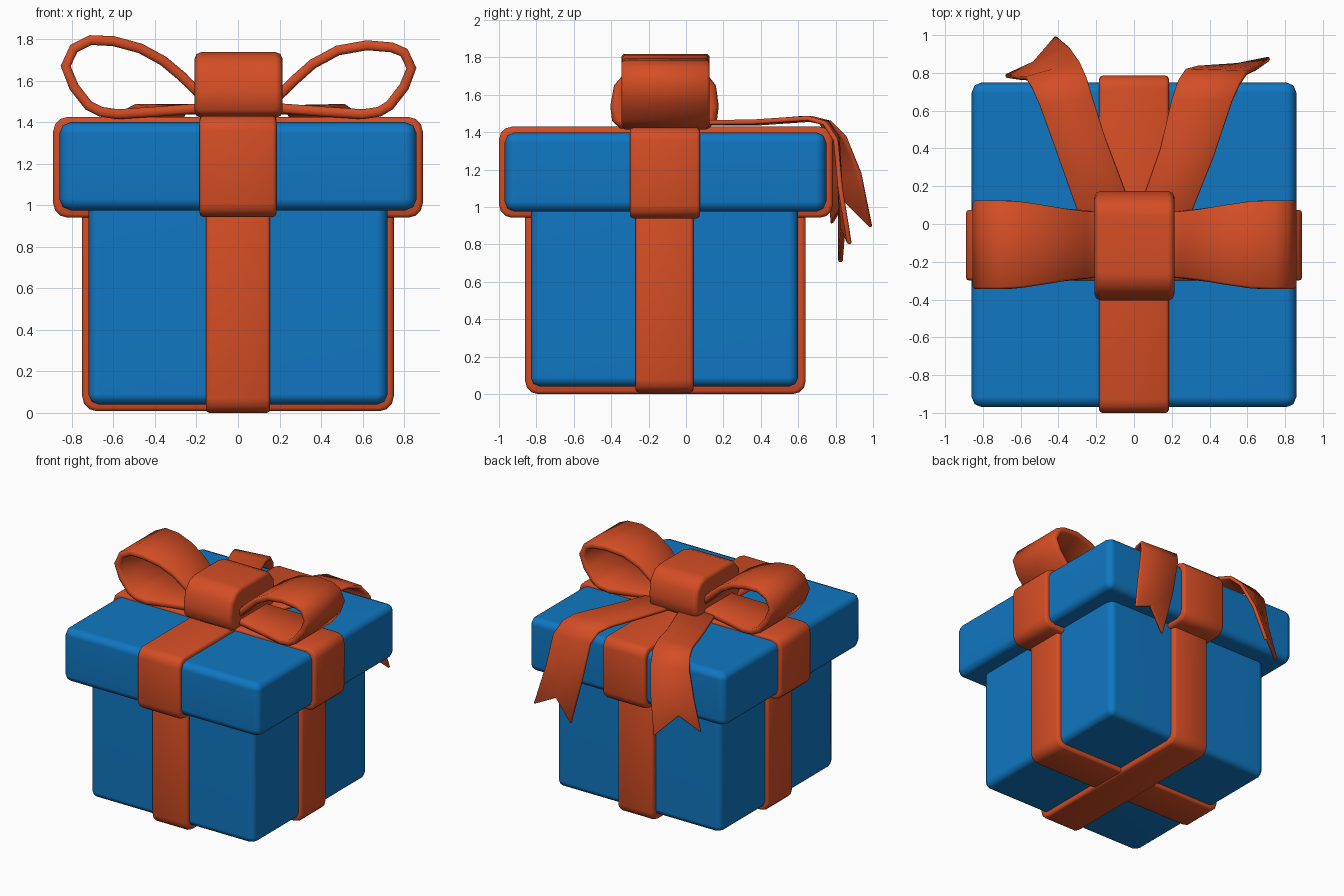
import bpy, bmesh
from mathutils import Vector

if "Cube" in bpy.data.objects:
    bpy.data.objects.remove(bpy.data.objects["Cube"])


def material(name, rgb):
    m = bpy.data.materials.new(name)
    m.diffuse_color = (*rgb, 1)
    m.use_nodes = True
    m.node_tree.nodes["Principled BSDF"].inputs["Base Color"].default_value = m.diffuse_color
    return m


BLUE = material("box blue", (0.005, 0.185, 0.54))
ORANGE = material("ribbon orange", (0.66, 0.075, 0.018))
CY = -0.11  # centre of the box in y


def finish(bm, name, mat, bevel=0.0, segs=2, thick=0.0, weighted=False):
    bmesh.ops.recalc_face_normals(bm, faces=bm.faces[:])
    me = bpy.data.meshes.new(name)
    bm.to_mesh(me)
    bm.free()
    me.materials.append(mat)
    me.polygons.foreach_set("use_smooth", [True] * len(me.polygons))
    ob = bpy.data.objects.new(name, me)
    bpy.context.collection.objects.link(ob)
    if thick:
        mod = ob.modifiers.new("thickness", 'SOLIDIFY')
        mod.thickness, mod.offset = thick, 0
    if bevel:
        mod = ob.modifiers.new("round", 'BEVEL')
        mod.width, mod.segments = bevel, segs
        mod.limit_method, mod.angle_limit = 'ANGLE', 0.95
    if weighted:
        ob.modifiers.new("normals", 'WEIGHTED_NORMAL')
    return ob


def box(name, mat, lo, hi, bevel, corner_axis=None, corner=0.07, weighted=False):
    """Rounded box; corner_axis rounds the edges along that axis more strongly."""
    bm = bmesh.new()
    bmesh.ops.create_cube(bm, size=1)
    for v in bm.verts:
        v.co = [(l + h) / 2 + c * (h - l) for l, h, c in zip(lo, hi, v.co)]
    if corner_axis is not None:
        edges = [e for e in bm.edges
                 if abs(e.verts[0].co[corner_axis] - e.verts[1].co[corner_axis]) > 1e-4]
        bmesh.ops.bevel(bm, geom=edges, offset=corner, segments=3, profile=0.5, affect='EDGES')
    return finish(bm, name, mat, bevel, weighted=weighted)


def strip(name, rows, thick):
    """Ribbon through rows of points across its width."""
    bm = bmesh.new()
    vs = [[bm.verts.new(p) for p in r] for r in rows]
    for a, b in zip(vs, vs[1:]):
        for i in range(len(a) - 1):
            bm.faces.new((a[i], a[i + 1], b[i + 1], b[i]))
    return finish(bm, name, ORANGE, thick * 0.25, 1, thick)


# Box and lid
box("box_body", BLUE, (-.72, -.83, .04), (.72, .60, 1.05), .05, weighted=True)
box("box_lid", BLUE, (-.86, -.97, .975), (.86, .75, 1.40), .055, weighted=True)

# Bands wrapped round the body and the lid, both ways
box("body_band_across", ORANGE, (-.75, -.27, .008), (.75, .04, 1.05), .018, 1)
box("body_band_front_back", ORANGE, (-.155, -.86, 0), (.155, .64, 1.05), .018, 0)
box("lid_band_across", ORANGE, (-.89, -.30, .94), (.89, .075, 1.425), .018, 1)
box("lid_band_front_back", ORANGE, (-.185, -1.0, .943), (.185, .785, 1.43), .018, 0)

# Knot: rounded profile swept along x
bm = bmesh.new()
profile = [(-.35, 1.42), (-.395, 1.46), (-.405, 1.54), (-.385, 1.65), (-.33, 1.715), (-.26, 1.738),
           (.04, 1.738), (.11, 1.715), (.16, 1.65), (.175, 1.54), (.165, 1.46), (.12, 1.42)]
face = bm.faces.new([bm.verts.new((-.21, y, z)) for y, z in profile])
ext = bmesh.ops.extrude_face_region(bm, geom=[face])
for v in ext["geom"]:
    if isinstance(v, bmesh.types.BMVert):
        v.co.x = .215
finish(bm, "bow_knot", ORANGE, .035, 2, weighted=True)

# Bow loops: side path (x, z), wider away from the knot
right = [(.05, 1.50), (.2, 1.53), (.27, 1.60), (.36, 1.68), (.48, 1.745), (.62, 1.77), (.74, 1.76), (.80, 1.735),
         (.835, 1.66), (.80, 1.57), (.73, 1.48), (.68, 1.45), (.60, 1.438), (.42, 1.45), (.22, 1.465), (.05, 1.47)]
left = [(-.05, 1.50), (-.19, 1.54), (-.27, 1.62), (-.36, 1.695), (-.47, 1.755), (-.6, 1.79), (-.71, 1.795),
        (-.79, 1.755), (-.83, 1.67), (-.79, 1.57), (-.72, 1.48), (-.66, 1.45), (-.58, 1.438), (-.4, 1.45),
        (-.2, 1.465), (-.05, 1.47)]
for name, path in (("bow_loop_right", right), ("bow_loop_left", left)):
    rows = []
    for x, z in path:
        t = min(1, max(0, (abs(x) - .2) / .5))
        w = .175 + .06 * t * t * (3 - 2 * t)
        rows.append([(x, CY + w * s, z) for s in (-1, 0, 1)])
    strip(name, rows, .048)


# Ribbon tails: two edges lofted, with a notch cut into the end
def tail(name, inner, outer, notch):
    rows = []
    for a, b in zip(inner, outer):
        a, b = Vector(a), Vector(b)
        rows.append([a, (a + b) / 2, b])
    rows[-1][1] = Vector(notch)
    strip(name, rows, .026)


tail("ribbon_tail_right",
     [(0, 0, 1.45), (.14, .4, 1.45), (.20, .66, 1.468), (.235, .76, 1.45), (.27, .81, 1.37), (.33, .825, 1.08),
      (.43, .825, .70)],
     [(.24, -.1, 1.45), (.42, .35, 1.455), (.52, .65, 1.475), (.56, .74, 1.45), (.60, .80, 1.36), (.65, .825, 1.10),
      (.72, .875, .80)],
     (.55, .84, .88))
tail("ribbon_tail_left",
     [(0, .05, 1.45), (-.15, .45, 1.455), (-.22, .67, 1.475), (-.25, .77, 1.45), (-.285, .85, 1.37),
      (-.34, .93, 1.18), (-.41, .99, .89)],
     [(-.24, -.1, 1.45), (-.41, .38, 1.455), (-.50, .63, 1.475), (-.54, .72, 1.455), (-.57, .77, 1.37),
      (-.61, .77, 1.15), (-.68, .78, .91)],
     (-.53, .85, 1.03))
